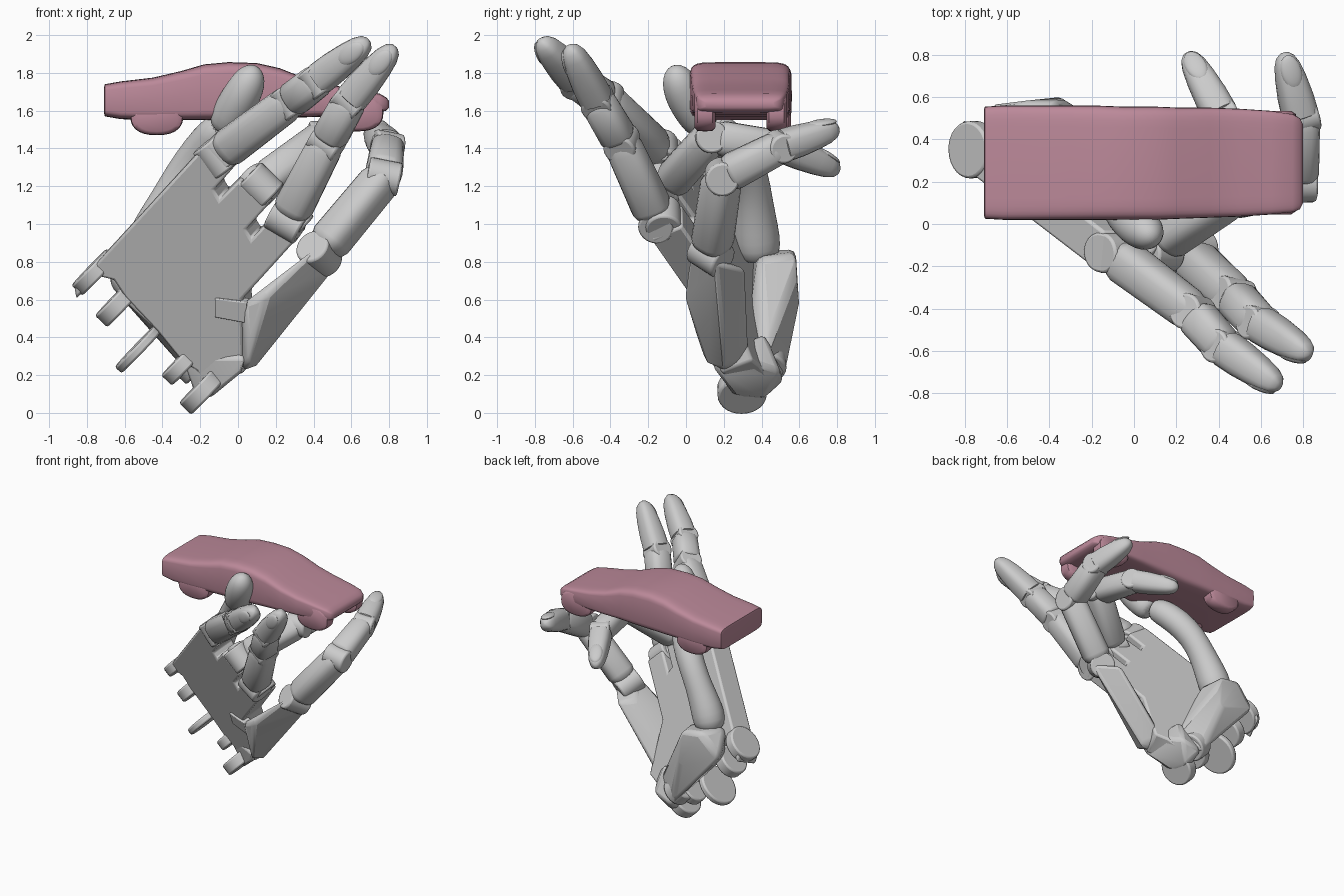
import bpy, bmesh
from math import cos, sin, pi
from mathutils import Vector, Matrix

if "Cube" in bpy.data.objects:
    bpy.data.objects.remove(bpy.data.objects["Cube"])

# Hand frame: U along the palm, V across it, N out of the palm side
U, V, N = Vector((.63, -.46, .627)), Vector((.72, .03, -.69)), Vector((.298, .886, .35))

def on_palm(x, z, depth=0):
    y = .31 - .336 * (x + .86) - .395 * (z - .65)
    return Vector((x, y, z)) + N * depth

def finish(name, bm, bevel=0, mat=None, angle=35):
    bmesh.ops.recalc_face_normals(bm, faces=bm.faces)
    me = bpy.data.meshes.new(name)
    bm.to_mesh(me)
    bm.free()
    ob = bpy.data.objects.new(name, me)
    bpy.context.collection.objects.link(ob)
    if mat:
        me.materials.append(mat)
    if bevel:
        m = ob.modifiers.new("bevel", 'BEVEL')
        m.width, m.segments, m.limit_method = bevel, 2, 'ANGLE'
    bpy.ops.object.select_all(action='DESELECT')
    ob.select_set(True)
    bpy.context.view_layer.objects.active = ob
    bpy.ops.object.shade_smooth_by_angle(angle=angle * pi / 180)
    return ob

def loft(bm, rings):
    loops = [[bm.verts.new(p) for p in r] for r in rings]
    n = len(loops[0])
    for a, b in zip(loops, loops[1:]):
        for i in range(n):
            bm.faces.new((a[i], a[(i + 1) % n], b[(i + 1) % n], b[i]))
    bm.faces.new(loops[0])
    bm.faces.new(loops[-1])

def oval(c, a, b, power=2, n=20):
    f = lambda t: abs(t) ** (2 / power) * (1 if t > 0 else -1)
    return [c + a * f(cos(2 * pi * i / n)) + b * f(sin(2 * pi * i / n)) for i in range(n)]

def cylinder(name, c, axis, r, length, bevel=.012, mat=None):
    bm = bmesh.new()
    rot = Vector(axis).to_track_quat('Z', 'Y').to_matrix().to_4x4()
    bmesh.ops.create_cone(bm, cap_ends=True, segments=28, radius1=r, radius2=r,
                          depth=length, matrix=Matrix.Translation(c) @ rot)
    return finish(name, bm, bevel, mat)

def hull(name, pts, bevel):
    bm = bmesh.new()
    for p in pts:
        bm.verts.new(p)
    res = bmesh.ops.convex_hull(bm, input=bm.verts)
    junk = {g for g in res["geom_interior"] if isinstance(g, bmesh.types.BMVert)}
    bmesh.ops.delete(bm, geom=list(junk), context='VERTS')
    bmesh.ops.dissolve_limit(bm, angle_limit=.12, verts=bm.verts, edges=bm.edges)
    return finish(name, bm, bevel)

def segment(name, p, q, r0, r1, shape, dorsal, power=2.7):
    d = (q - p).normalized()
    side = d.cross(Vector(dorsal)).normalized()
    up = side.cross(d)
    bm = bmesh.new()
    loft(bm, [oval(p.lerp(q, t), side * s * (r0 + (r1 - r0) * t),
                   up * s * (r0 + (r1 - r0) * t), power) for t, s in shape])
    finish(name, bm)
    return d, side, up

PHALANX = [(-.04, .55), (.03, .9), (.1, 1), (.9, 1), (1.0, .85), (1.05, .5)]
TIP = [(-.02, .6), (.03, .98), (.3, .97), (.6, .87), (.8, .74), (.92, .55), (.98, .3), (1, .08)]

def finger(name, pts, radii, dorsals):
    pts = [Vector(p) for p in pts]
    for i in range(3):
        p, q, r = pts[i], pts[i + 1], radii[i]
        label = name + ("_base_phalanx", "_middle_phalanx", "_fingertip")[i]
        gap = p.lerp(q, .1 if i < 2 else .04)
        d, side, up = segment(label, gap, q, r, radii[i + 1], TIP if i == 2 else PHALANX, dorsals[i])
        cylinder(name + "_joint", p, side, r * .9, r * 1.75)
    # fingernail
    bm = bmesh.new()
    m = Matrix((side, d, up)).transposed().to_4x4()
    m.translation = p.lerp(q, .74) + up * radii[3] * .66
    m = m @ Matrix.Rotation(-.16, 4, 'X')
    bmesh.ops.create_uvsphere(bm, u_segments=20, v_segments=10, radius=1,
                              matrix=m @ Matrix.Diagonal((.05, .085, .02, 1)))
    finish(name + "_nail", bm)

# Palm plate with forked knuckle arms
outline = [(-.87, .66), (-.2, 1.39), (-.04, 1.28), (-.13, 1.18), (-.1, 1.13), (0, 1.23),
           (.15, 1.09), (.04, .97), (.07, .92), (.18, 1.04), (.31, .92), (.02, .6), (.03, .21),
           (-.06, .18), (-.16, .09), (-.22, .22), (-.3, .27), (-.43, .43), (-.6, .61),
           (-.66, .7), (-.74, .72), (-.86, .6)]
bm = bmesh.new()
face = bm.faces.new([bm.verts.new(on_palm(x, z)) for x, z in outline])
ext = bmesh.ops.extrude_face_region(bm, geom=[face])
bmesh.ops.translate(bm, vec=N * .19, verts=[g for g in ext["geom"] if isinstance(g, bmesh.types.BMVert)])
finish("palm_plate", bm, .015)

# Wrist hinge lugs and disc
for x, z, depth, r, w in [(-.19, .115, .0, .13, .09), (-.32, .23, .06, .11, .08), (-.53, .335, .02, .16, .05),
                          (-.66, .55, .06, .12, .09), (-.79, .71, .1, .135, .08)]:
    cylinder("wrist_lug", on_palm(x, z, depth), V, r, w)

# Small raised tab on the back of the hand
hull("back_tab", [on_palm(x, z, d) for x, z in [(-.12, .61), (-.12, .51), (.04, .48), (.05, .59)]
                  for d in (-.015, .05)], .006)

# Outer palm plate carrying the small finger
hull("outer_palm_plate", [(.03, .02, .58), (.05, .1, .26), (.1, .2, .25), (.02, .34, .28), (.4, .32, .76),
     (.54, .15, .8), (.41, .02, .87), (.15, -.01, .62), (.3, .24, .78), (-.02, .28, .36), (.02, .2, .22)], .025)

# Heel of the palm joining both plates
hull("palm_heel", [(.04, .12, .3), (.03, .32, .28), (-.06, .5, .22), (-.22, .52, .17), (-.12, .24, .1),
     (-.22, .36, .07), (-.15, .42, .08), (-.3, .3, .3), (.02, .16, .21), (-.1, .42, .42)], .02)

# Thumb mount at the heel of the palm
hull("thumb_mount", [(-.62, .36, .86), (-.38, .58, .85), (-.54, .58, .87), (-.32, .38, .82), (-.7, .56, .7),
     (-.35, .6, .55), (-.32, .58, .72), (-.22, .52, .16), (-.36, .54, .34), (-.06, .42, .3), (-.15, .3, .2),
     (-.6, .35, .6)], .035)
cylinder("thumb_hinge", (-.24, .42, .27), V, .11, .12)

# Knuckle barrels at the ends of the palm arms
for x, z in [(-.12, 1.35), (.09, 1.17), (.25, 1.0)]:
    cylinder("knuckle", on_palm(x, z, .09), V, .095, .17)

# Fingers
back = [(-.3, -.9, -.3), (-.2, -.95, 0), (-.1, -1, 0)]
curl = [(0, -1, .5), (0, 0, 1), (0, .3, 1)]
finger("first_finger", [(-.11, -.13, 1.36), (.28, -.42, 1.65), (.42, -.58, 1.76), (.69, -.77, 1.97)],
       [.105, .095, .09, .085], back)
finger("third_finger", [(.26, -.15, 1.02), (.47, -.34, 1.43), (.59, -.47, 1.65), (.83, -.62, 1.94)],
       [.105, .095, .09, .085], back)
finger("second_finger", [(.11, -.1, 1.2), (.46, .13, 1.46), (.42, .5, 1.41), (.25, .81, 1.28)],
       [.1, .095, .085, .08], curl)
finger("small_finger", [(.43, .13, .84), (.77, .19, 1.25), (.79, .5, 1.41), (.71, .81, 1.51)],
       [.105, .1, .088, .08], [(.6, -.6, -.4), (.2, 0, 1), (.2, 0, 1)])

# Thumb: bulbous base, waist and a tip hooked over the side of the car
def tube(name, pts, radii):
    pts = [Vector(p) for p in pts]
    bm = bmesh.new()
    rings = []
    for i, p in enumerate(pts):
        d = (pts[min(i + 1, len(pts) - 1)] - pts[max(i - 1, 0)]).normalized()
        side = d.cross(Vector((.7, .5, -.4))).normalized()
        rings.append(oval(p, side * radii[i], side.cross(d) * radii[i]))
    loft(bm, rings)
    ob = finish(name, bm, angle=60)
    m = ob.modifiers.new("smooth", 'SUBSURF')
    m.levels = m.render_levels = 1

tube("thumb_base", [(-.5, .39, .8), (-.48, .38, .88), (-.44, .37, .98), (-.37, .36, 1.12), (-.29, .34, 1.26),
     (-.2, .28, 1.38), (-.12, .19, 1.48), (-.07, .12, 1.53)], [.1, .125, .12, .1, .1, .105, .1, .08])
tube("thumb_tip", [(-.08, .11, 1.5), (-.06, .08, 1.54), (-.01, .02, 1.63), (.03, -.02, 1.7), (.06, -.04, 1.76),
     (.08, -.055, 1.81), (.09, -.06, 1.84)], [.07, .1, .105, .1, .09, .065, .02])

# Toy car body lofted along its length
pink = bpy.data.materials.new("pink")
pink.diffuse_color = (.5, .25, .32, 1)
pink.use_nodes = True
pink.node_tree.nodes["Principled BSDF"].inputs["Base Color"].default_value = pink.diffuse_color
sections = [(-.71, 1.72, 1.59, .04, .54), (-.705, 1.74, 1.57, .025, .555), (-.62, 1.755, 1.555, .02, .56),
            (-.45, 1.775, 1.55, .02, .56), (-.3, 1.81, 1.55, .02, .56), (-.18, 1.845, 1.55, .02, .56),
            (-.05, 1.857, 1.55, .02, .555), (.1, 1.852, 1.555, .02, .555), (.22, 1.825, 1.56, .025, .55),
            (.36, 1.77, 1.565, .03, .55), (.5, 1.735, 1.57, .035, .545), (.65, 1.71, 1.58, .045, .535),
            (.75, 1.69, 1.59, .055, .52), (.785, 1.67, 1.6, .07, .5), (.8, 1.65, 1.615, .1, .47)]
bm = bmesh.new()
loft(bm, [oval(Vector((x, (a + b) / 2, (t + u) / 2)), Vector((0, (b - a) / 2, 0)),
               Vector((0, 0, (t - u) / 2)), 7, 32) for x, t, u, a, b in sections])
finish("car_body", bm, 0, pink, 50)

# Car wheels: soft wide bulges below the sills
for x, z, inset in [(-.43, 1.57, 0), (.63, 1.59, .02)]:
    for y in (.08 + inset, .5 - inset):
        bm = bmesh.new()
        loft(bm, [oval(Vector((x, y + dy, z)), Vector((.14 * s, 0, 0)), Vector((0, 0, .1 * s)), 2.4, 28)
                  for dy, s in [(-.055, .8), (-.04, .97), (0, 1), (.04, .97), (.055, .8)]])
        finish("car_wheel", bm, 0, pink, 50)
